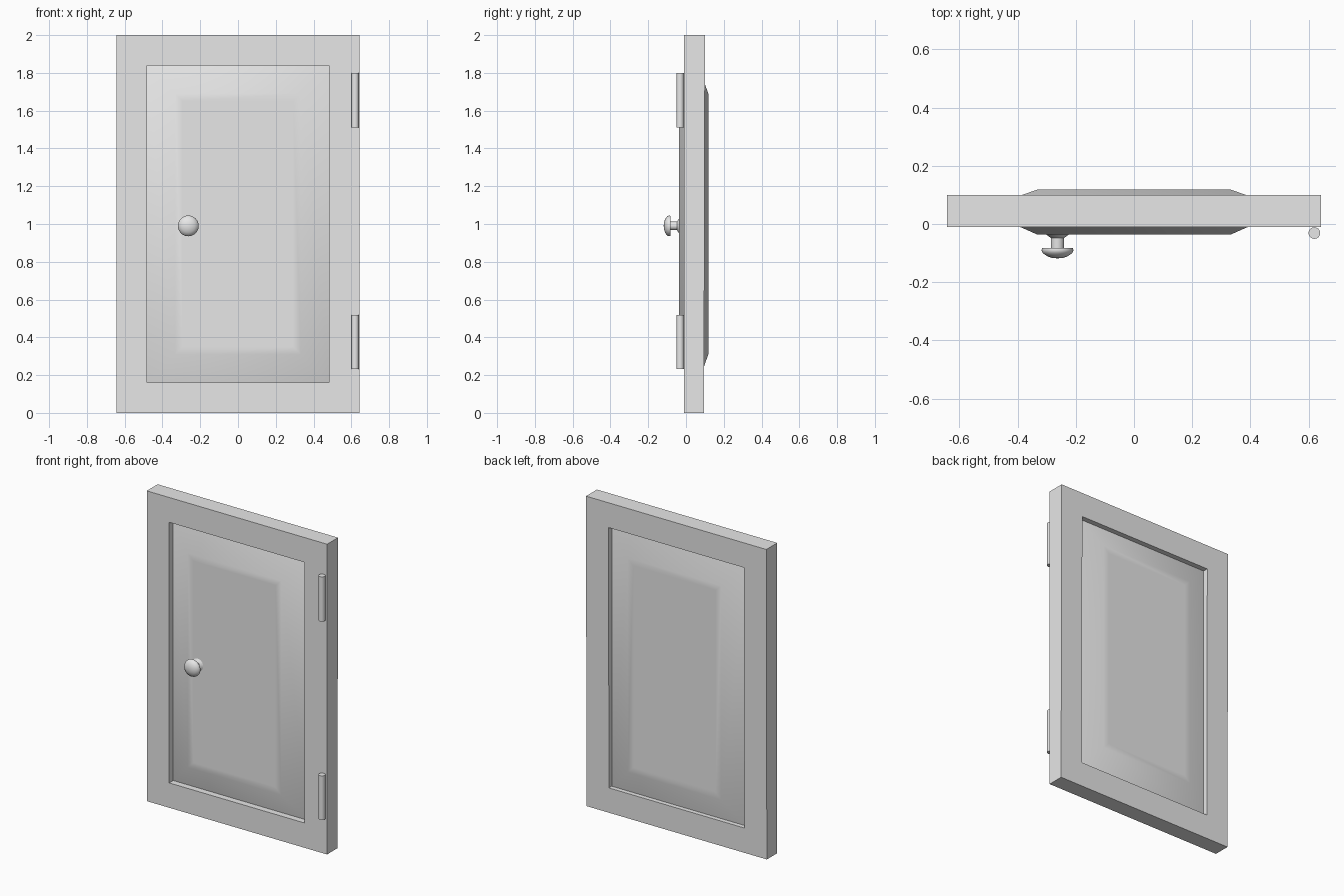
import bpy, bmesh, math
from mathutils import Matrix

cube = bpy.data.objects.get("Cube")
if cube:
    bpy.data.objects.remove(cube, do_unlink=True)

# One plain grey for the whole door
grey = bpy.data.materials.new("plain grey")
grey.use_nodes = True
grey.diffuse_color = (0.8, 0.8, 0.8, 1)
grey.node_tree.nodes["Principled BSDF"].inputs["Base Color"].default_value = (0.8, 0.8, 0.8, 1)


def finish(name, bm, smooth=None):
    bmesh.ops.recalc_face_normals(bm, faces=bm.faces)
    mesh = bpy.data.meshes.new(name)
    bm.to_mesh(mesh)
    bm.free()
    mesh.materials.append(grey)
    obj = bpy.data.objects.new(name, mesh)
    bpy.context.collection.objects.link(obj)
    if smooth:
        bpy.ops.object.select_all(action="DESELECT")
        obj.select_set(True)
        bpy.context.view_layer.objects.active = obj
        bpy.ops.object.shade_smooth_by_angle(angle=math.radians(smooth))
    return obj


def rect(bm, half_x, half_z, y):
    return [bm.verts.new((sx * half_x, y, 1 + sz * half_z))
            for sx, sz in ((-1, -1), (1, -1), (1, 1), (-1, 1))]


def bridge(bm, a, b):
    n = len(a)
    for i in range(n):
        bm.faces.new((a[i], a[(i + 1) % n], b[(i + 1) % n], b[i]))


FRONT, BACK = -0.011, 0.1
OPEN_X, OPEN_Z = 0.483, 0.84

# Frame: a rectangular tube, slightly thinner at the foot
bm = bmesh.new()
loops = [rect(bm, 0.643, 1, FRONT), rect(bm, 0.643, 1, BACK),
         rect(bm, OPEN_X, OPEN_Z, BACK), rect(bm, OPEN_X, OPEN_Z, FRONT)]
for i in range(4):
    bridge(bm, loops[i], loops[(i + 1) % 4])
for v in bm.verts:
    if v.co.y > 0:
        v.co.y -= 0.005 * (1 - v.co.z / 2)
finish("door_frame", bm)


# Raised panel on each side: sloping border around a flat field
def raised_panel(name, edge_y, field_y):
    bm = bmesh.new()
    steps = [(0, edge_y), (0.15, field_y), (0.19, field_y)]
    rings = [rect(bm, OPEN_X - inset, OPEN_Z - inset, y) for inset, y in steps]
    for a, b in zip(rings, rings[1:]):
        bridge(bm, a, b)
    bm.faces.new(rings[-1])
    obj = finish(name, bm, 40)
    # Keep the outward side facing away from the door's middle
    if (obj.data.polygons[-1].normal.y > 0) != (field_y > 0):
        obj.data.flip_normals()


raised_panel("front_panel", 0.03, -0.036)
raised_panel("back_panel", 0.066, 0.118)

# Knob: turned profile of (radius, y), spun about the y axis
profile = [(0.043, -0.034), (0.034, -0.04), (0.023, -0.048), (0.022, -0.083),
           (0.053, -0.083), (0.055, -0.09), (0.051, -0.1), (0.035, -0.111),
           (0.017, -0.117), (0, -0.118)]
bm = bmesh.new()
verts = [bm.verts.new((r - 0.263, y, 0.99)) for r, y in profile]
edges = [bm.edges.new(pair) for pair in zip(verts, verts[1:])]
bmesh.ops.spin(bm, geom=verts + edges, cent=(-0.263, 0, 0.99), axis=(0, 1, 0),
               angle=2 * math.pi, steps=32)
bmesh.ops.remove_doubles(bm, verts=bm.verts, dist=0.0001)
finish("knob", bm, 40)

# Hinge barrels
for name, low, high in (("lower_hinge", 0.233, 0.517), ("upper_hinge", 1.512, 1.8)):
    bm = bmesh.new()
    bmesh.ops.create_cone(bm, cap_ends=True, segments=24, radius1=0.02, radius2=0.02,
                          depth=high - low,
                          matrix=Matrix.Translation((0.62, -0.031, (low + high) / 2)))
    finish(name, bm, 40)
